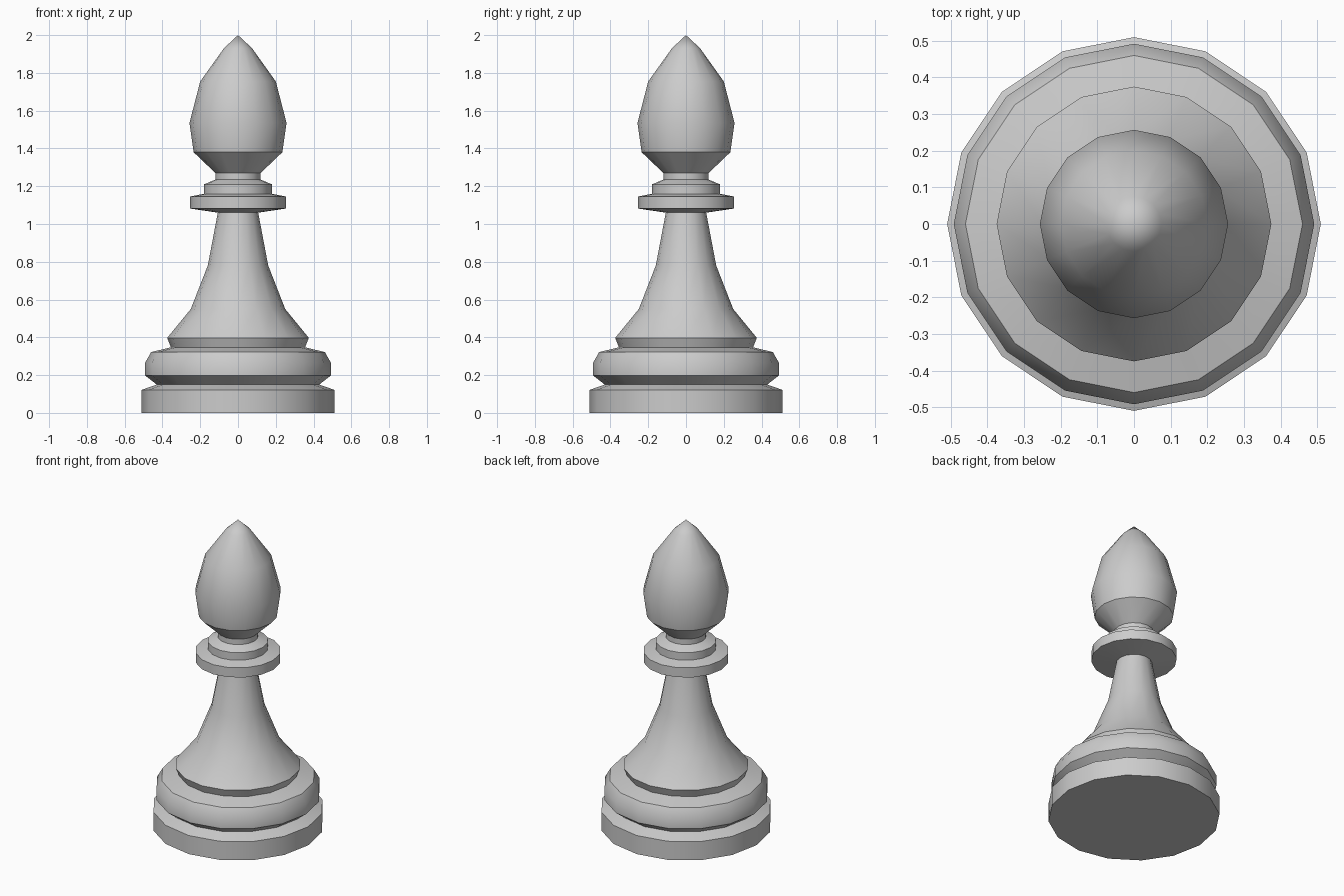
import bpy
import bmesh
from math import cos, sin, tau, radians

SIDES = 16

cube = bpy.data.objects.get("Cube")
if cube:
    bpy.data.objects.remove(cube, do_unlink=True)

grey = bpy.data.materials.new("plain_grey")
grey.use_nodes = True
colour = (0.6, 0.6, 0.6, 1)
grey.diffuse_color = colour
grey.node_tree.nodes["Principled BSDF"].inputs["Base Color"].default_value = colour


def lathe(name, profile):
    """Turn a (radius, height) profile around z; radius 0 closes an end."""
    bm = bmesh.new()
    rings = []
    for r, z in profile:
        count = SIDES if r > 0 else 1
        rings.append([bm.verts.new((r * cos(tau * i / SIDES), r * sin(tau * i / SIDES), z))
                      for i in range(count)])
    for low, high in zip(rings, rings[1:]):
        for i in range(SIDES):
            j = (i + 1) % SIDES
            if len(high) == 1:
                bm.faces.new((low[i], low[j], high[0]))
            else:
                bm.faces.new((low[i], low[j], high[j], high[i]))
    if len(rings[0]) > 1:
        bm.faces.new(rings[0][::-1])
    mesh = bpy.data.meshes.new(name)
    bm.to_mesh(mesh)
    bm.free()
    obj = bpy.data.objects.new(name, mesh)
    bpy.context.collection.objects.link(obj)
    mesh.materials.append(grey)
    bpy.ops.object.select_all(action="DESELECT")
    obj.select_set(True)
    bpy.context.view_layer.objects.active = obj
    bpy.ops.object.shade_smooth_by_angle(angle=radians(30))
    return obj


# Stepped foot and rounded ring
foot = [(0.51, 0), (0.51, 0.122), (0.43, 0.15), (0.492, 0.198),
        (0.492, 0.265), (0.46, 0.322), (0.355, 0.347)]
# Flared stem
stem = [(0.375, 0.397), (0.25, 0.55), (0.16, 0.78), (0.107, 1.06)]
# Collar with two steps
collar = [(0.255, 1.082), (0.255, 1.145), (0.18, 1.16), (0.18, 1.21),
          (0.12, 1.235), (0.12, 1.27)]
# Pointed head
head = [(0.235, 1.38), (0.257, 1.535), (0.2, 1.755), (0.075, 1.93), (0, 2)]

lathe("chess_bishop", foot + stem + collar + head)
